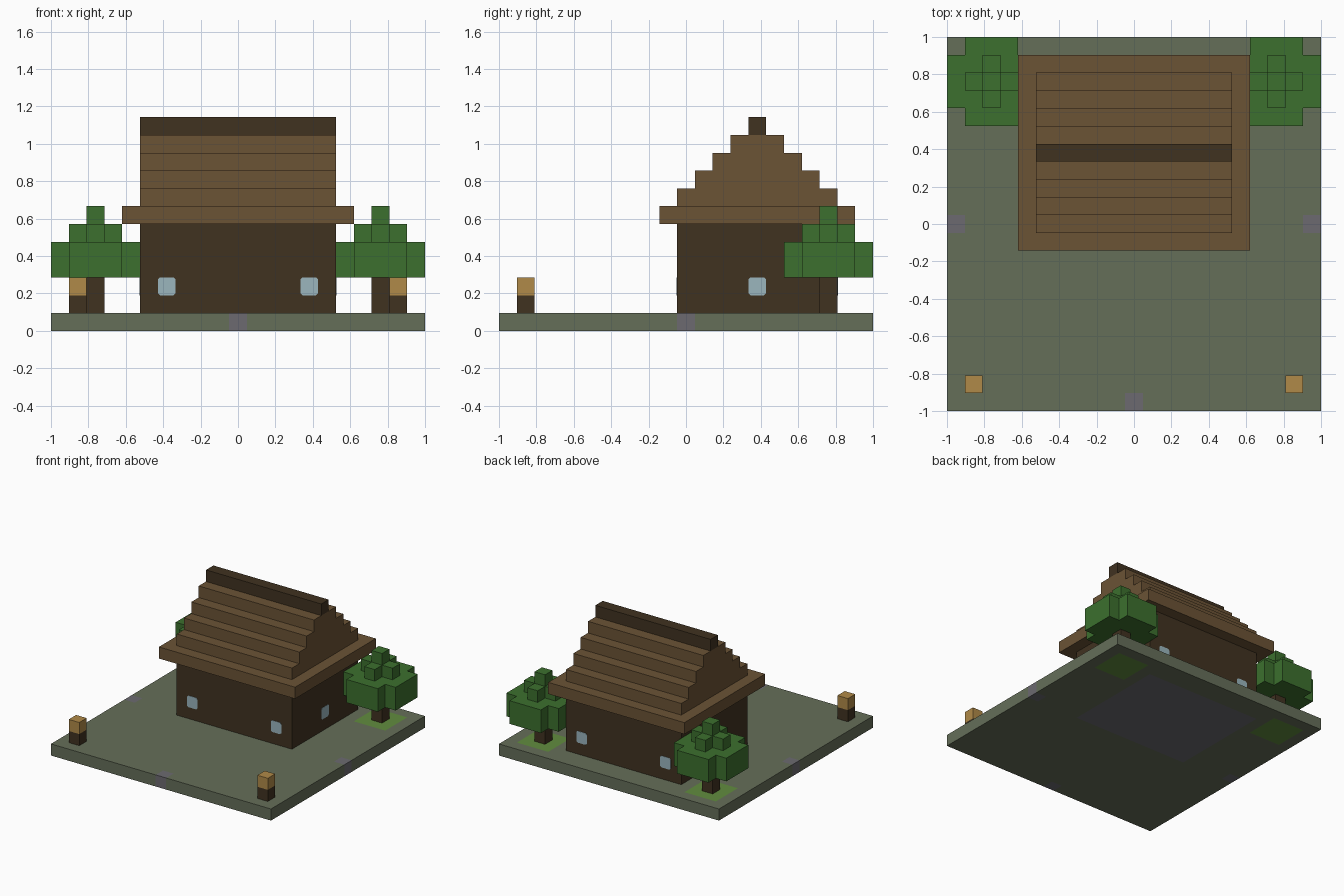
import bpy, bmesh
from math import floor
from mathutils import Vector, Matrix

if "Cube" in bpy.data.objects:
    bpy.data.objects.remove(bpy.data.objects["Cube"], do_unlink=True)

N = 21          # blocks along the longest side
U = 2 / N       # block size
MID = N // 2


def material(name, r, g, b):
    """Flat colour given as 0-255 display values, stored linear."""
    lin = [((c / 255 + 0.055) / 1.055) ** 2.4 for c in (r, g, b)] + [1]
    m = bpy.data.materials.new(name)
    m.use_nodes = True
    m.diffuse_color = lin
    m.node_tree.nodes["Principled BSDF"].inputs["Base Color"].default_value = lin
    return m


MOSS = material("mossy ground", 101, 110, 89)
STONE = material("grey stone", 108, 106, 112)
GRASS = material("grass", 97, 140, 62)
DARK = material("dark timber", 64, 50, 32)
PLANK = material("roof planks", 107, 83, 53)
LEAF = material("leaves", 60, 112, 46)
LAMP = material("lamp", 176, 138, 72)
GLASS = material("window glass", 155, 182, 190)


def finish(name, bm, *mats):
    bmesh.ops.recalc_face_normals(bm, faces=bm.faces)
    me = bpy.data.meshes.new(name)
    bm.to_mesh(me)
    bm.free()
    for m in mats:
        me.materials.append(m)
    ob = bpy.data.objects.new(name, me)
    bpy.context.collection.objects.link(ob)
    return ob


def at(x, y, z):
    """Block coordinates to world position."""
    return Vector((x * U - 1, y * U - 1, z * U))


def prism(name, points, direction, mat):
    """Extrude an outline given in block coordinates."""
    bm = bmesh.new()
    face = bm.faces.new([bm.verts.new(at(*p)) for p in points])
    ext = bmesh.ops.extrude_face_region(bm, geom=[face], use_keep_orig=True)
    verts = [v for v in ext["geom"] if isinstance(v, bmesh.types.BMVert)]
    bmesh.ops.translate(bm, verts=verts, vec=Vector(direction) * U)
    return finish(name, bm, mat)


def block(name, lo, hi, mat):
    """Box from block corner lo to block corner hi."""
    (x0, y0, z0), (x1, y1, z1) = lo, hi
    outline = [(x0, y0, z0), (x1, y0, z0), (x1, y1, z0), (x0, y1, z0)]
    return prism(name, outline, (0, 0, z1 - z0), mat)


# Ground slab: block grid with stone floor, edge stones and grass patches
bm = bmesh.new()
bmesh.ops.create_grid(bm, x_segments=N, y_segments=N, size=1)
ext = bmesh.ops.extrude_face_region(bm, geom=bm.faces[:], use_keep_orig=True)
bmesh.ops.translate(bm, vec=(0, 0, U),
                    verts=[v for v in ext["geom"] if isinstance(v, bmesh.types.BMVert)])
for f in bm.faces:
    c = f.calc_center_median()
    i, j = (min(N - 1, max(0, floor((a + 1) / U))) for a in (c.x, c.y))
    side = abs(i - MID)
    floor_area = side <= 5 and 10 <= j <= 18
    edge_stone = (side == MID and j == MID) or (side == 0 and j == 0)
    if floor_area or edge_stone:
        f.material_index = 1
    elif 7 <= side <= 9 and 17 <= j <= 19:
        f.material_index = 2
finish("ground_slab", bm, MOSS, STONE, GRASS)

# House body
block("house_walls", (5, 10, 1), (16, 19, 6), DARK)
block("roof_eaves", (4, 9, 6), (17, 20, 7), PLANK)

# Stepped gable roof, as one profile run along x
front, back = [], []
for s in range(4):
    for z in (7 + s, 8 + s):
        front.append((5, 10 + s, z))
        back.append((5, 19 - s, z))
prism("stepped_roof", front + back[::-1], (11, 0, 0), PLANK)
block("roof_ridge", (5, 14, 11), (16, 15, 12), DARK)


# Windows: thin panes with clipped corners
def window(name, x, y, normal_axis):
    c = 0.12
    a = 0.5 - c
    ring = [(a, -.5), (.5, -a), (.5, a), (a, .5),
            (-a, .5), (-.5, a), (-.5, -a), (-a, -.5)]
    t = 0.03
    if normal_axis == "y":
        prism(name, [(x + p, y - t, 2.5 + q) for p, q in ring], (0, 2 * t, 0), GLASS)
    else:
        prism(name, [(x - t, y + p, 2.5 + q) for p, q in ring], (2 * t, 0, 0), GLASS)


for label, x in (("right", 6.5), ("left", 14.5)):
    window(f"front_window_{label}", x, 10, "y")
    window(f"back_window_{label}", x, 19, "y")
window("side_window_right", 5, 14.5, "x")
window("side_window_left", 16, 14.5, "x")


def notched(cx, cy, z, h):
    """Square outline of half-width h with its corner blocks removed."""
    k = h - 1
    pts = []
    for turn in ((1, 0), (0, 1), (-1, 0), (0, -1)):
        for p, q in ((h, -k), (h, k), (k, k)):
            pts.append((cx + p * turn[0] - q * turn[1],
                        cy + p * turn[1] + q * turn[0], z))
    return pts


# Trees at the back corners and lamp posts at the front corners
for label, tx, px in (("right", 2, 1), ("left", 18, 19)):
    block(f"tree_trunk_{label}", (tx, 18, 1), (tx + 1, 19, 3), DARK)
    prism(f"tree_canopy_{label}", notched(tx + .5, 18.5, 3, 2.5), (0, 0, 2), LEAF)
    prism(f"tree_crown_{label}", notched(tx + .5, 18.5, 5, 1.5), (0, 0, 1), LEAF)
    block(f"tree_tip_{label}", (tx, 18, 6), (tx + 1, 19, 7), LEAF)
    block(f"lamp_post_{label}", (px, 1, 1), (px + 1, 2, 2), DARK)
    block(f"lamp_{label}", (px, 1, 2), (px + 1, 2, 3), LAMP)
